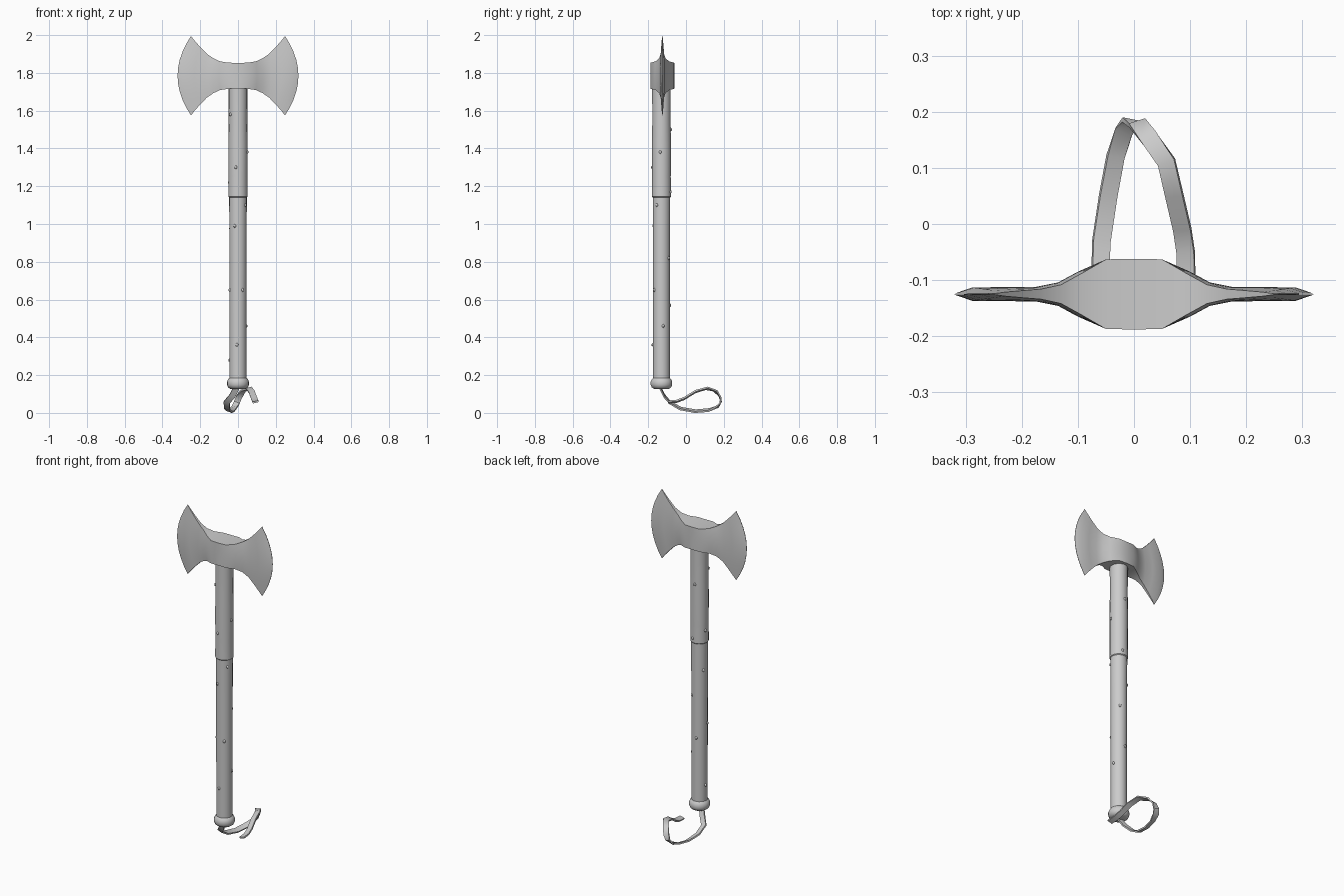
import bpy, bmesh, math, random
from mathutils import Vector

if "Cube" in bpy.data.objects:
    bpy.data.objects.remove(bpy.data.objects["Cube"])

AXIS_Y = -0.13          # handle axis
random.seed(4)


def make_object(name, bm, angle=35):
    bmesh.ops.recalc_face_normals(bm, faces=bm.faces)
    mesh = bpy.data.meshes.new(name)
    bm.to_mesh(mesh)
    bm.free()
    ob = bpy.data.objects.new(name, mesh)
    bpy.context.collection.objects.link(ob)
    bpy.ops.object.select_all(action='DESELECT')
    ob.select_set(True)
    bpy.context.view_layer.objects.active = ob
    bpy.ops.object.shade_smooth_by_angle(angle=math.radians(angle))
    return ob


def loft(name, rings, angle=35):
    """Bridge closed rings of points and cap both ends."""
    bm = bmesh.new()
    rows = [[bm.verts.new(p) for p in ring] for ring in rings]
    n = len(rows[0])
    for a, b in zip(rows, rows[1:]):
        for i in range(n):
            j = (i + 1) % n
            bm.faces.new((a[i], a[j], b[j], b[i]))
    bm.faces.new(rows[0])
    bm.faces.new(rows[-1])
    return make_object(name, bm, angle)


def lathe(name, profile, sides=18):
    rings = []
    for r, z in profile:
        angles = [2 * math.pi * i / sides for i in range(sides)]
        rings.append([(r * math.cos(a), AXIS_Y + r * math.sin(a), z) for a in angles])
    return loft(name, rings)


# Double-bladed head: (x at middle, x at tips, half height, half thickness, tip thinning)
stations = [
    (0.0, 0.0, 0.068, 0.063, 0), (0.05, 0.05, 0.069, 0.062, 0),
    (0.10, 0.095, 0.076, 0.040, 0.1), (0.135, 0.13, 0.092, 0.021, 0.2),
    (0.175, 0.165, 0.116, 0.013, 0.3), (0.23, 0.20, 0.152, 0.0125, 0.5),
    (0.288, 0.23, 0.186, 0.012, 0.7), (0.32, 0.249, 0.210, 0.001, 0),
]
V = [i / 5 for i in range(-5, 6)]


def head_ring(st, side):
    xm, xt, h, t, thin = st
    ring = []
    for s in (-1, 1):
        for v in (V if s < 0 else V[::-1]):
            x = xm + (xt - xm) * v * v
            ring.append((side * x, -0.125 + s * t * (1 - thin * v * v), 1.785 + v * h))
    return ring


loft("axe_head", [head_ring(s, -1) for s in stations[:0:-1]] +
     [head_ring(s, 1) for s in stations], 40)

# Shaft with thicker upper wrap, and rounded pommel
lathe("shaft", [(0.045, 0.16), (0.045, 0.5), (0.046, 1.0), (0.047, 1.2)])
lathe("upper_wrap", [(0.046, 1.14), (0.051, 1.145), (0.050, 1.25), (0.051, 1.42),
                     (0.049, 1.55), (0.050, 1.75)])
lathe("pommel", [(0.040, 0.127), (0.052, 0.135), (0.058, 0.148), (0.058, 0.165),
                 (0.052, 0.178), (0.044, 0.186)])

# Small nubs scattered along the shaft
bm = bmesh.new()
heights = (0.28, 0.36, 0.46, 0.57, 0.65, 0.65, 0.82, 0.98, 0.99, 1.10,
           1.17, 1.22, 1.30, 1.38, 1.50, 1.58)
for i, z in enumerate(heights):
    a = math.pi + i * 1.7 + random.uniform(-0.3, 0.3)
    r = 0.045 if z < 1.14 else 0.049
    verts = bmesh.ops.create_icosphere(bm, subdivisions=1, radius=0.008)["verts"]
    for v in verts:
        v.co.z *= 1.3
        v.co += Vector((r * math.cos(a), AXIS_Y + r * math.sin(a), z))
make_object("shaft_nubs", bm, 60)

# Wrist strap: a flat ribbon looping back from the pommel
path = [Vector(p) for p in (
    (-0.005, -0.14, 0.14), (-0.03, -0.115, 0.09), (-0.06, -0.085, 0.055),
    (-0.058, -0.03, 0.023), (-0.046, 0.05, 0.009), (-0.033, 0.12, 0.015),
    (-0.018, 0.165, 0.032), (-0.006, 0.183, 0.055), (0.006, 0.18, 0.085),
    (0.026, 0.155, 0.117), (0.058, 0.11, 0.130), (0.072, 0.05, 0.113),
    (0.086, -0.01, 0.076), (0.092, -0.05, 0.061), (0.093, -0.095, 0.058))]
rings = []
for i, p in enumerate(path):
    tangent = (path[min(i + 1, len(path) - 1)] - path[max(i - 1, 0)]).normalized()
    side = Vector((1, 0, -0.35 if i < 6 else 0.25))
    side = (side - tangent * side.dot(tangent)).normalized()
    w, t = side * 0.016, tangent.cross(side) * 0.0045
    rings.append([p + w + t, p - w + t, p - w - t, p + w - t])
loft("wrist_strap", rings, 40)
